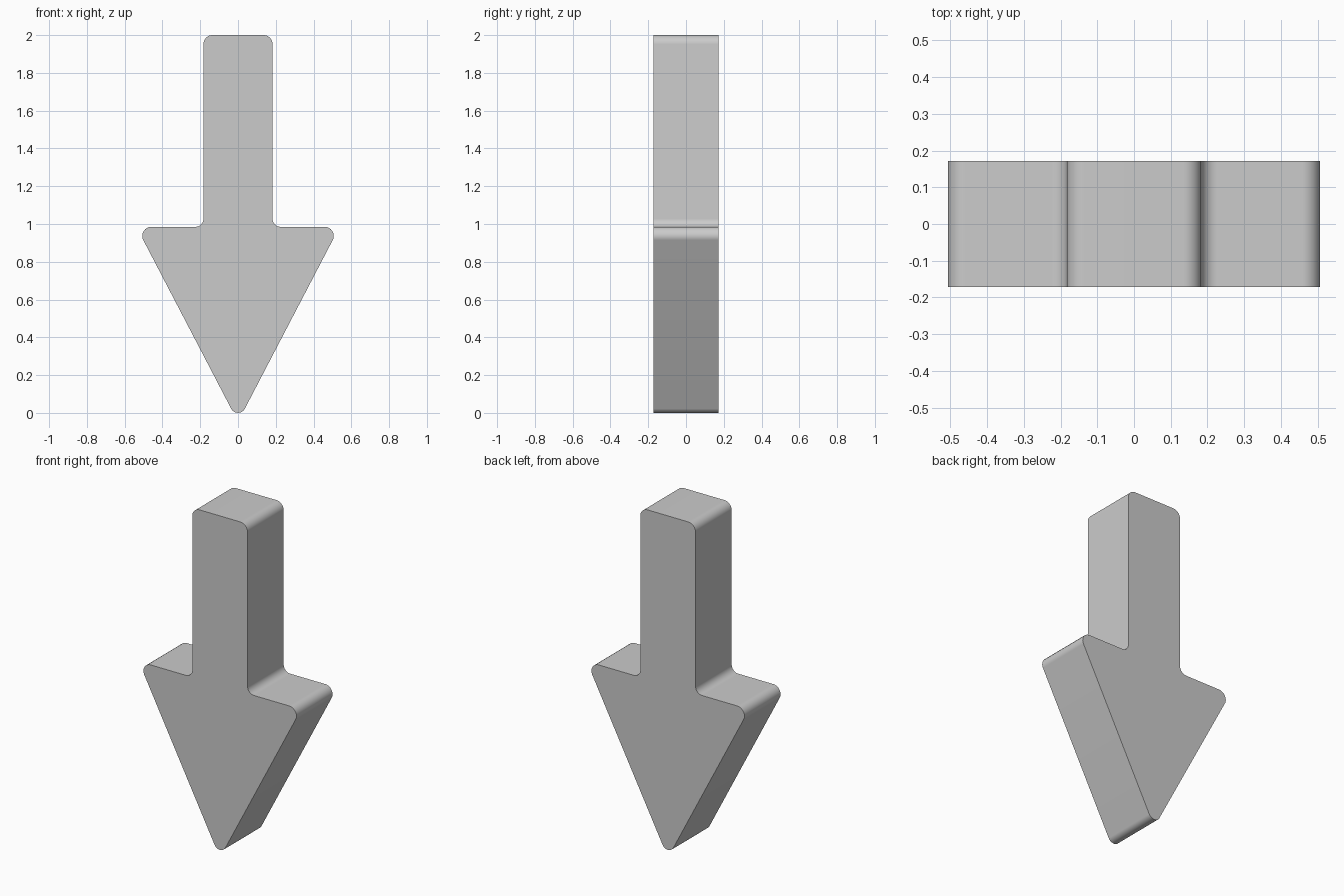
import bpy, bmesh
from math import tan, pi
from mathutils import Vector

if "Cube" in bpy.data.objects:
    bpy.data.objects.remove(bpy.data.objects["Cube"])

DEPTH = 0.342
STEPS = 10

# Right half of the arrow outline: sharp corner x, z and fillet radius
half = [(0.538, 0.985, 0.048), (0.183, 0.985, 0.043), (0.183, 2.0, 0.048)]
tip = (0.0, -0.047, 0.0405)
outline = [tip] + half + [(-x, z, r) for x, z, r in reversed(half)]


def rounded(corners):
    """Replace each corner with a tangent circular arc."""
    pts = []
    n = len(corners)
    for i, (x, z, r) in enumerate(corners):
        p = Vector((x, z))
        a = (Vector(corners[i - 1][:2]) - p).normalized()
        b = (Vector(corners[(i + 1) % n][:2]) - p).normalized()
        angle = a.angle(b)
        t = r / tan(angle / 2)
        centre = p + (a + b).normalized() * (t * t + r * r) ** 0.5
        start, end = p + a * t - centre, p + b * t - centre
        sweep = pi - angle
        for k in range(STEPS + 1):
            f = k / STEPS
            d = start.lerp(end, f).normalized() if 0 < f < 1 else (start, end)[k > 0].normalized()
            pts.append(centre + d * r)
    return pts


# Arrow body: rounded profile extruded through its thickness
bm = bmesh.new()
face = bm.faces.new([bm.verts.new((p.x, -DEPTH / 2, p.y)) for p in rounded(outline)])
ext = bmesh.ops.extrude_face_region(bm, geom=[face], use_keep_orig=True)
bmesh.ops.translate(bm, vec=(0, DEPTH, 0),
                    verts=[v for v in ext["geom"] if isinstance(v, bmesh.types.BMVert)])
bmesh.ops.recalc_face_normals(bm, faces=bm.faces[:])
mesh = bpy.data.meshes.new("down_arrow")
bm.to_mesh(mesh)
bm.free()
arrow = bpy.data.objects.new("down_arrow", mesh)
bpy.context.collection.objects.link(arrow)

# Smooth fillets, crisp front and back edges
bpy.context.view_layer.objects.active = arrow
arrow.select_set(True)
bpy.ops.object.shade_smooth_by_angle(angle=pi / 6)
